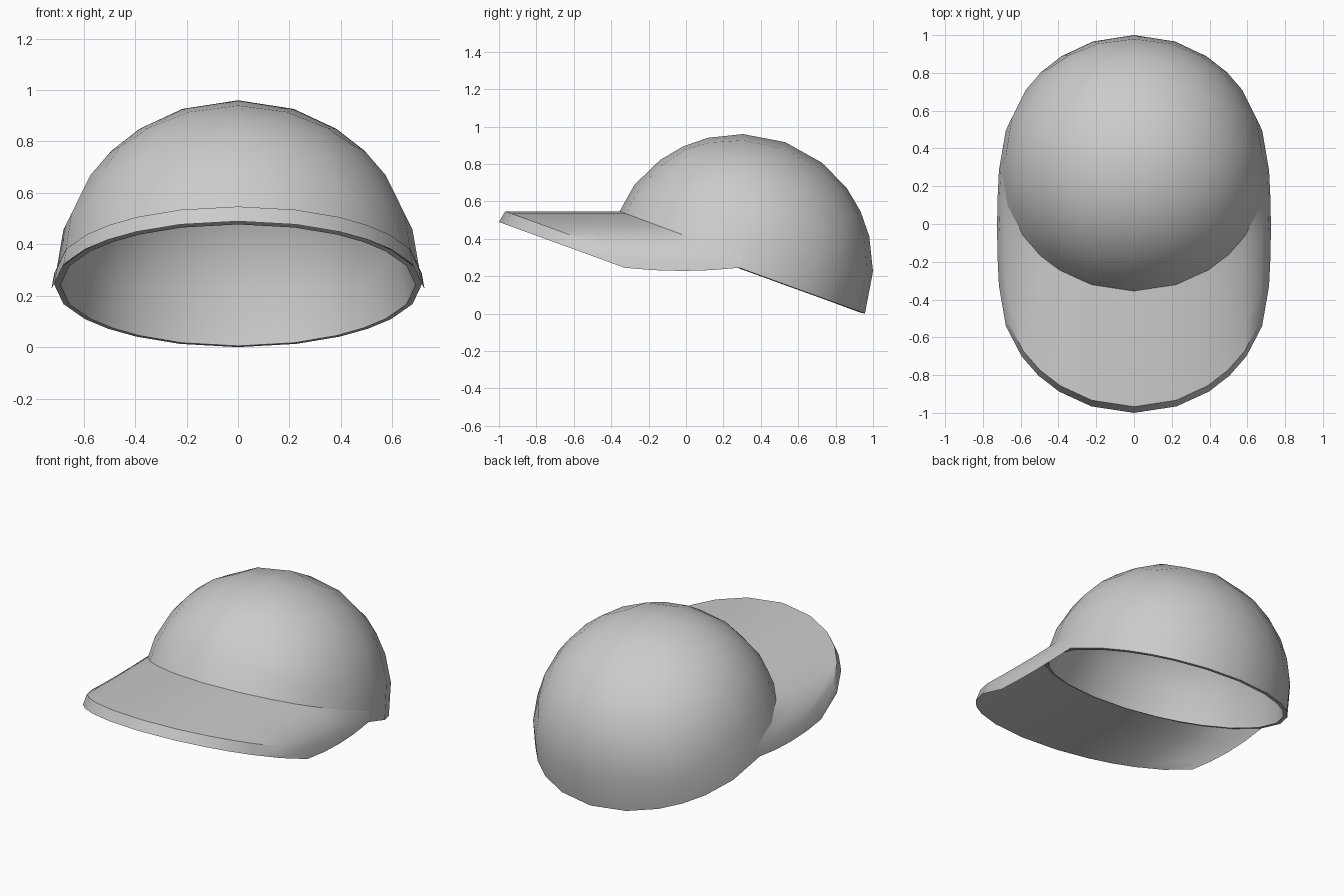
import bpy, bmesh
from math import radians, atan2, sin, cos, pi
from mathutils import Matrix, Vector

if "Cube" in bpy.data.objects:
    bpy.data.objects.remove(bpy.data.objects["Cube"])

R = 0.715          # crown radius
LIP = 0.065        # brim thickness
REACH = 0.613      # how far the brim reaches forward
POSE = Matrix.Translation((0, 0.285, 0.245)) @ Matrix.Rotation(radians(-20), 4, 'X')


def make_object(name, bm):
    mesh = bpy.data.meshes.new(name)
    bm.to_mesh(mesh)
    bm.free()
    obj = bpy.data.objects.new(name, mesh)
    bpy.context.collection.objects.link(obj)
    bpy.ops.object.select_all(action='DESELECT')
    obj.select_set(True)
    bpy.context.view_layer.objects.active = obj
    return obj


# Crown: upper half of a rounded cube, tilted back and given thickness
bm = bmesh.new()
bmesh.ops.create_cube(bm, size=2)
bmesh.ops.subdivide_edges(bm, edges=bm.edges[:], cuts=5, use_grid_fill=True)
bmesh.ops.delete(bm, geom=[v for v in bm.verts if v.co.z < -0.01], context='VERTS')
for v in bm.verts:
    v.co = POSE @ (v.co.normalized() * R)
crown = make_object("cap_crown", bm)
shell = crown.modifiers.new("thickness", 'SOLIDIFY')
shell.thickness = 0.025
shell.offset = -1
bpy.ops.object.modifier_apply(modifier=shell.name)
bpy.ops.object.shade_smooth_by_angle(angle=radians(35))

# Brim: front half of the crown rim swept straight forward
quarter = [atan2(i, 3) for i in range(4)]
quarter += [pi / 2 - a for a in reversed(quarter[:-1])]
angles = [-a for a in reversed(quarter[1:])] + quarter
STEPS = 4

bm = bmesh.new()


def sheet(radius, height):
    rows = []
    for k in range(STEPS + 1):
        t = k / STEPS
        row = []
        for a in angles:
            p = POSE @ Vector((radius * sin(a), -radius * cos(a), height))
            sag = 4 * t * (1 - t) * abs(sin(a)) ** 8
            side = 1 if a > 0 else -1
            p += Vector((side * 0.01 * sag, -REACH * t, -0.017 * sag))
            row.append(bm.verts.new(p))
        rows.append(row)
    return rows


def bridge(a, b):
    for i in range(len(a) - 1):
        bm.faces.new((a[i], a[i + 1], b[i + 1], b[i]))


under = sheet(R, 0)
top = sheet(0.704, LIP)
for rows in (under, top):
    for a, b in zip(rows, rows[1:]):
        bridge(a, b)
bridge(under[-1], top[-1])
for end in (0, -1):
    bridge([r[end] for r in under], [r[end] for r in top])
bmesh.ops.recalc_face_normals(bm, faces=bm.faces[:])
make_object("cap_brim", bm)
bpy.ops.object.shade_smooth_by_angle(angle=radians(35))
